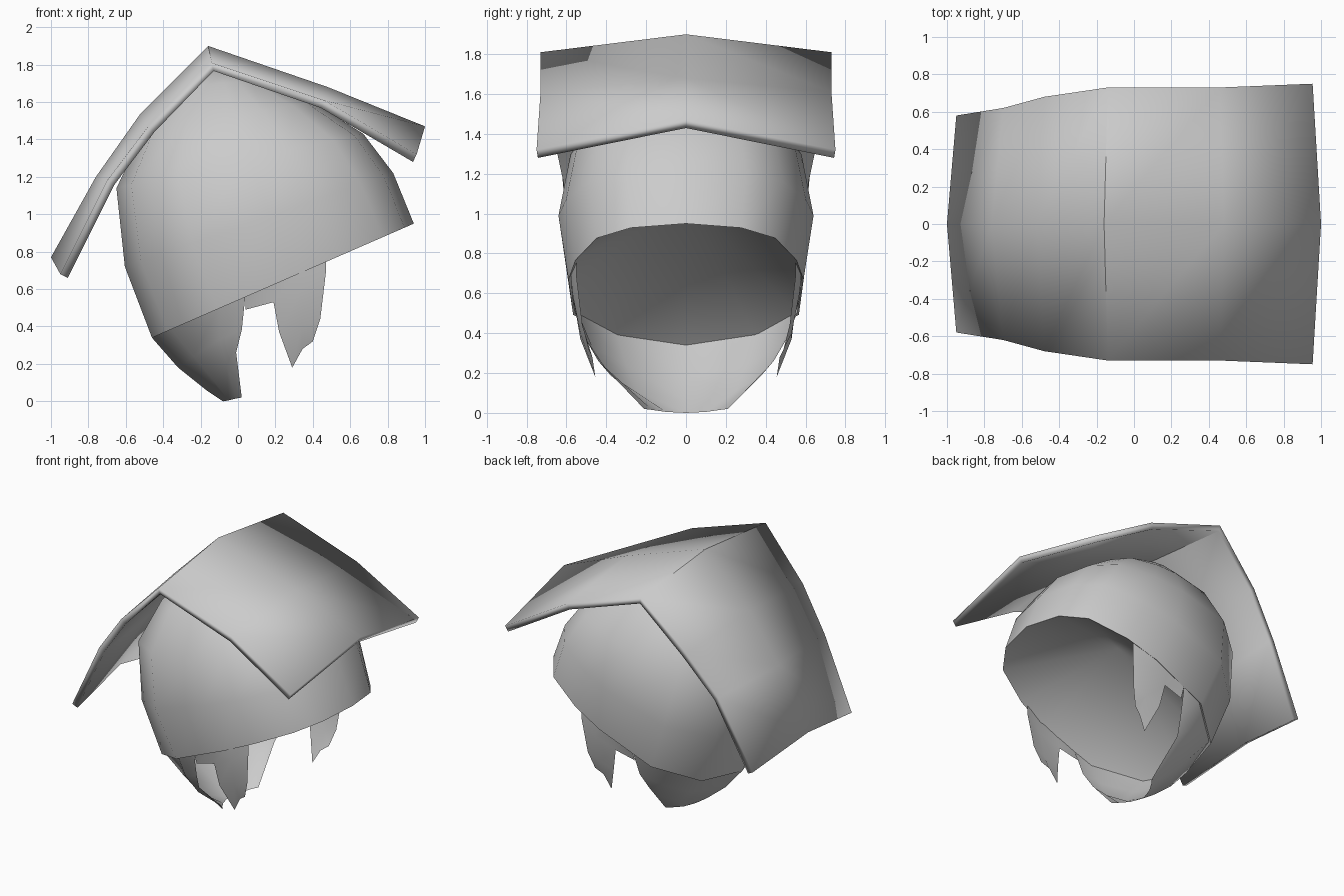
import bpy, bmesh, math

old = bpy.data.objects.get("Cube")
if old:
    bpy.data.objects.remove(old, do_unlink=True)

grey = bpy.data.materials.new("plain grey")
grey.use_nodes = True
COLOUR = (0.6, 0.6, 0.6, 1)
grey.diffuse_color = COLOUR
grey.node_tree.nodes["Principled BSDF"].inputs["Base Color"].default_value = COLOUR


def finish(name, bm, angle=40, outward=True):
    bmesh.ops.remove_doubles(bm, verts=bm.verts, dist=0.0005)
    if outward:
        bmesh.ops.recalc_face_normals(bm, faces=bm.faces)
    mesh = bpy.data.meshes.new(name)
    bm.to_mesh(mesh)
    bm.free()
    obj = bpy.data.objects.new(name, mesh)
    bpy.context.collection.objects.link(obj)
    mesh.materials.append(grey)
    bpy.ops.object.select_all(action='DESELECT')
    obj.select_set(True)
    bpy.context.view_layer.objects.active = obj
    bpy.ops.object.shade_smooth_by_angle(angle=math.radians(angle))
    return obj


def bridge(bm, rows, closed=False):
    """Join neighbouring rows of points with quads."""
    grid = [[bm.verts.new(p) for p in row] for row in rows]
    for a, b in zip(grid, grid[1:]):
        for i in range(len(a) if closed else len(a) - 1):
            j = (i + 1) % len(a)
            bm.faces.new((a[i], a[j], b[j], b[i]))
    return grid


# Bowl: tilted rings from the rim up to the crown
HALF = [(1, 0), (.93, .47), (.76, .76), (.4, .94), (.08, 1), (-.5, .96), (-.88, .6), (-1, 0)]
OUTLINE = HALF + [(u, -v) for u, v in HALF[-2:0:-1]]


def ring(xb, zb, xf, zf, half_width):
    return [(xb + (xf - xb) * (u + 1) / 2, v * half_width, zb + (zf - zb) * (u + 1) / 2)
            for u, v in OUTLINE]


bm = bmesh.new()
rings = bridge(bm, [ring(-.46, .34, .94, .95, .59),
                    ring(-.605, .72, .83, 1.22, .64),
                    ring(-.65, 1.14, .67, 1.43, .58),
                    ring(-.5, 1.45, .4, 1.6, .42),
                    ring(-.3, 1.68, .12, 1.72, .22)], closed=True)


def cap(loop, point):
    tip = bm.verts.new(point)
    for i, v in enumerate(loop):
        bm.faces.new((v, loop[(i + 1) % len(loop)], tip))


cap(rings[-1], (-.13, 0, 1.82))
cap(rings[0], (.14, 0, 1.08))      # recessed underside
finish("bowl", bm)

# Roof plate: a bent sheet with a low crease along its middle
middle = [(-1, .77), (-.76, 1.2), (-.52, 1.54), (-.16, 1.9), (.48, 1.68), (1, 1.47)]
edge = [(-.95, .58, .68), (-.7, .62, 1.18), (-.48, .68, 1.47),
        (-.14, .73, 1.81), (.46, .73, 1.61), (.955, .75, 1.32)]
bm = bmesh.new()
bridge(bm, [[(x, -y, z) for x, y, z in edge],
            [(x, 0, z) for x, z in middle], edge])
bmesh.ops.recalc_face_normals(bm, faces=bm.faces)
if sum(f.normal.z for f in bm.faces) < 0:
    bmesh.ops.reverse_faces(bm, faces=bm.faces)
roof = finish("roof_plate", bm, 45, outward=False)
solid = roof.modifiers.new("thickness", 'SOLIDIFY')
solid.thickness = .045
solid.offset = -1

# Jaw guard: a thin curved sheet, one side built and mirrored
chin = [[(-.46, 0, .34), (-.38, .35, .41), (-.1, .56, .51), (.04, .57, .57)],
        [(-.32, 0, .18), (-.24, .3, .24), (-.1, .47, .33), (.02, .51, .38)],
        [(-.17, 0, .06), (-.13, .25, .11), (-.06, .38, .19), (-.01, .44, .26)],
        [(-.08, 0, 0), (-.05, .1, .005), (-.01, .17, .015), (.02, .21, .02)]]
link = [[(.04, .57, .57), (.19, .58, .65)],
        [(.04, .54, .49), (.19, .55, .53)]]
prong = [[(.19, .58, .65), (.33, .58, .71), (.47, .55, .78)],
         [(.19, .55, .53), (.34, .57, .6), (.47, .55, .69)],
         [(.22, .53, .37), (.34, .53, .4), (.44, .52, .44)],
         [(.29, .455, .18), (.345, .47, .28), (.4, .49, .32)]]
bm = bmesh.new()
for part in (chin, link, prong):
    bridge(bm, part)
    bridge(bm, [[(x, -y, z) for x, y, z in reversed(row)] for row in part])
finish("jaw_guard", bm, 50)
